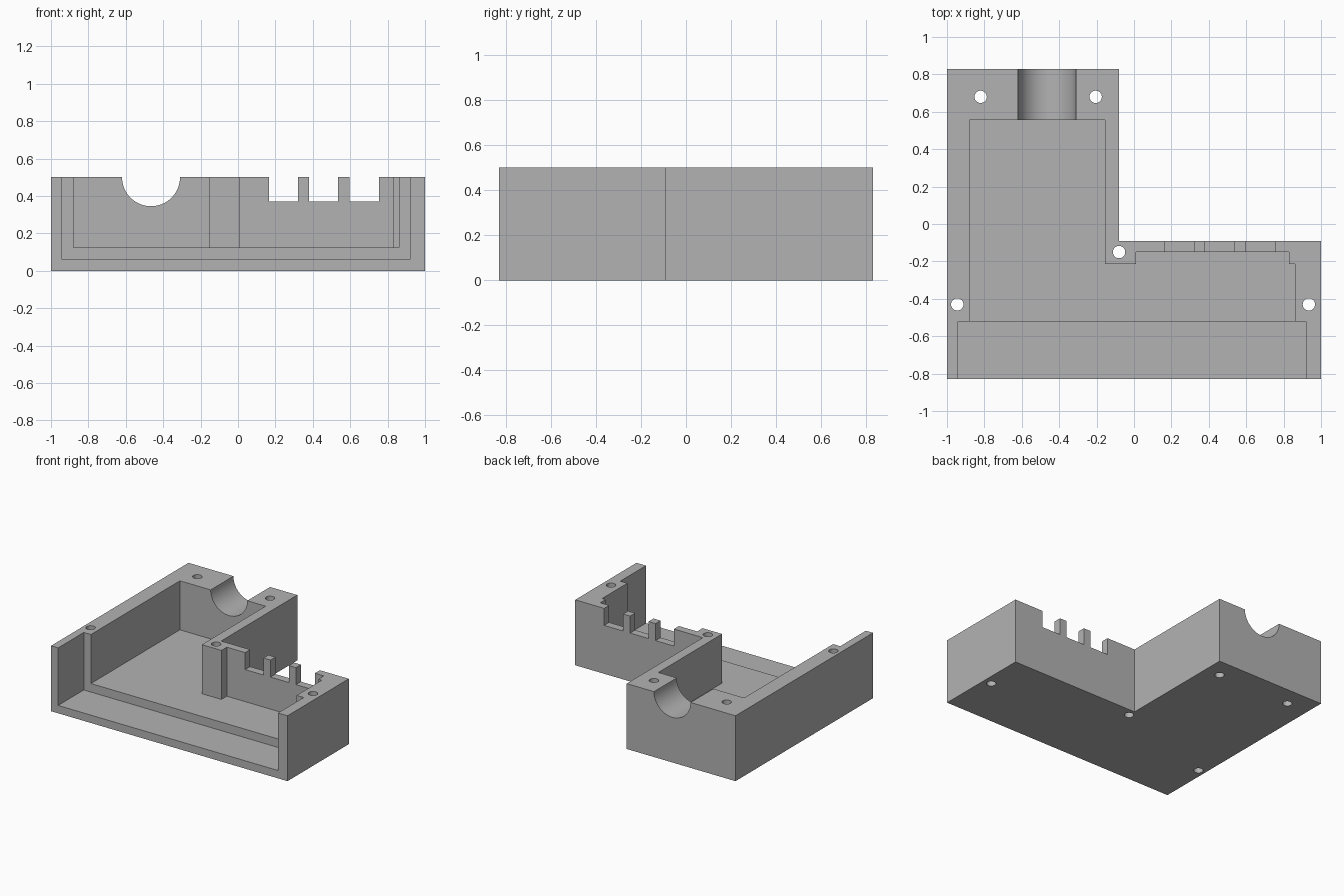
import bpy
import bmesh
from math import radians
from mathutils import Matrix

if "Cube" in bpy.data.objects:
    bpy.data.objects.remove(bpy.data.objects["Cube"], do_unlink=True)

HEIGHT = 0.5
TOP = 0.7  # cutters reach above the rim

grey = bpy.data.materials.new("plain grey")
grey.use_nodes = True
grey.diffuse_color = (0.45, 0.45, 0.45, 1)
grey.node_tree.nodes["Principled BSDF"].inputs["Base Color"].default_value = grey.diffuse_color


def finish(name, bm):
    bmesh.ops.recalc_face_normals(bm, faces=bm.faces)
    mesh = bpy.data.meshes.new(name)
    bm.to_mesh(mesh)
    bm.free()
    mesh.materials.append(grey)
    obj = bpy.data.objects.new(name, mesh)
    bpy.context.collection.objects.link(obj)
    return obj


def prism(name, outline, z0, z1):
    bm = bmesh.new()
    face = bm.faces.new([bm.verts.new((x, y, z0)) for x, y in outline])
    up = bmesh.ops.extrude_face_region(bm, geom=[face])["geom"]
    bmesh.ops.translate(bm, vec=(0, 0, z1 - z0),
                        verts=[v for v in up if isinstance(v, bmesh.types.BMVert)])
    return finish(name, bm)


def block(name, x0, x1, y0, y1, z0, z1):
    return prism(name, [(x0, y0), (x1, y0), (x1, y1), (x0, y1)], z0, z1)


def cylinder(name, centre, radius, depth, sides, tilt=0):
    bm = bmesh.new()
    bmesh.ops.create_cone(bm, cap_ends=True, segments=sides, radius1=radius, radius2=radius,
                          depth=depth,
                          matrix=Matrix.Translation(centre) @ Matrix.Rotation(tilt, 4, "X"))
    return finish(name, bm)


# L-shaped solid body
body = prism("housing_half", [(-1, -0.83), (1, -0.83), (1, -0.09), (-0.08, -0.09),
                              (-0.08, 0.83), (-1, 0.83)], 0, HEIGHT)

# Main cavity with corner posts, then the wider and deeper open front
cutters = [
    prism("cavity_cutter", [(-0.88, -0.6), (0.86, -0.6), (0.86, -0.215), (0.83, -0.215),
                            (0.83, -0.15), (0.01, -0.15), (0.01, -0.215),
                            (-0.155, -0.215), (-0.155, 0.555), (-0.88, 0.555)], 0.125, TOP),
    block("front_opening_cutter", -0.94, 0.92, -1, -0.52, 0.06, TOP),
    cylinder("round_channel_cutter", (-0.465, 0.7, HEIGHT), 0.155, 0.5, 64, radians(90)),
]

# Slots in the short back wall
for x0, x1 in [(0.165, 0.32), (0.38, 0.535), (0.595, 0.755)]:
    cutters.append(block("slot_cutter", x0, x1, -0.18, -0.05, 0.37, TOP))

# Screw holes through the full height
for x, y in [(-0.82, 0.68), (-0.205, 0.68), (-0.08, -0.15), (-0.945, -0.43), (0.935, -0.43)]:
    cutters.append(cylinder("screw_hole_cutter", (x, y, 0.25), 0.033, 1, 32))

bpy.ops.object.select_all(action="DESELECT")
bpy.context.view_layer.objects.active = body
body.select_set(True)
for cutter in cutters:
    cutter.hide_render = True
    cut = body.modifiers.new("cut", "BOOLEAN")
    cut.operation = "DIFFERENCE"
    cut.solver = "EXACT"
    cut.object = cutter
    bpy.ops.object.modifier_apply(modifier=cut.name)
    bpy.data.objects.remove(cutter, do_unlink=True)

bpy.ops.object.shade_smooth_by_angle(angle=radians(30))
